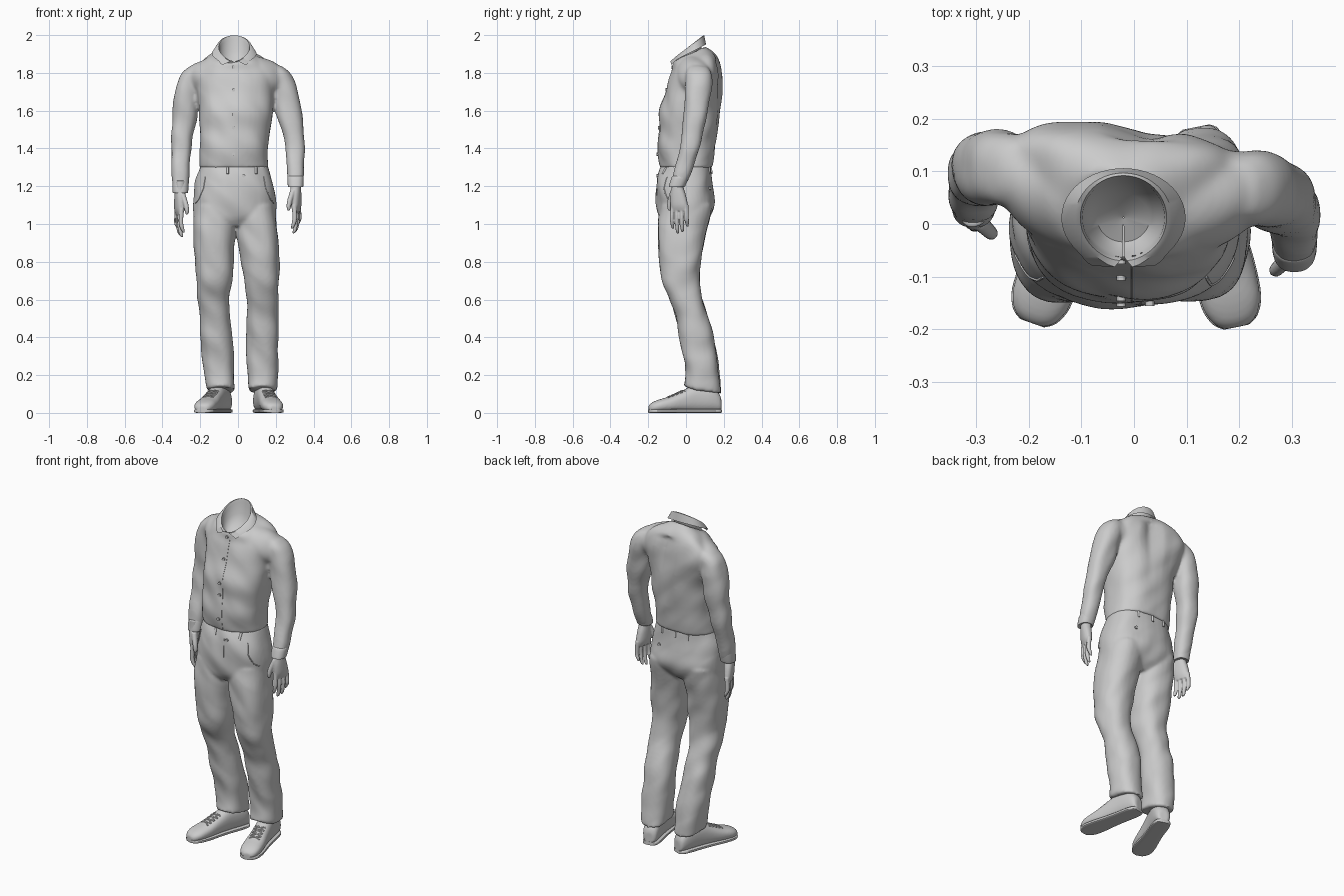
import bpy, bmesh, math
from mathutils import Vector, Matrix, noise
from mathutils.bvhtree import BVHTree

if "Cube" in bpy.data.objects:
    bpy.data.objects.remove(bpy.data.objects["Cube"])


def resample(secs, k=4):
    """Catmull-Rom interpolation of (cx, cy, z, rx, ry, bend, tilt) sections."""
    s = [tuple(a) + (0,) * (7 - len(a)) for a in secs]
    out = []
    for i in range(len(s) - 1):
        p = s[max(i - 1, 0)], s[i], s[i + 1], s[min(i + 2, len(s) - 1)]
        for j in range(k):
            t = j / k
            out.append([0.5 * (2 * b + (c - a) * t + (2*a - 5*b + 4*c - d) * t * t
                               + (3*b - a - 3*c + d) * t ** 3) for a, b, c, d in zip(*p)])
    return out + [list(s[-1])]


def loft(bm, secs, M=Matrix(), e=0.85, n=28):
    """Closed skin through superellipse rings; added to bm."""
    rings = []
    for cx, cy, z, rx, ry, bend, tilt in resample(secs):
        ring = []
        for i in range(n):
            c, s = math.cos(2*math.pi*i/n), math.sin(2*math.pi*i/n)
            x = cx + rx * math.copysign(abs(c) ** e, c)
            y = cy + ry * math.copysign(abs(s) ** e, s) + bend * c * c
            ring.append(bm.verts.new(M @ Vector((x, y, z + tilt * s))))
        rings.append(ring)
    for a, b in zip(rings, rings[1:]):
        for i in range(n):
            j = (i + 1) % n
            bm.faces.new((a[i], a[j], b[j], b[i]))
    bm.faces.new(rings[0])
    bm.faces.new(rings[-1])


def finish(name, bm, voxel=0, smooth=0, folds=0, cut=None, angle=60):
    """Fuse the shells, add cloth folds, make the object; returns a tree for ray casts."""
    bmesh.ops.recalc_face_normals(bm, faces=bm.faces)
    me = bpy.data.meshes.new(name)
    bm.to_mesh(me)
    ob = bpy.data.objects.new(name, me)
    bpy.context.collection.objects.link(ob)
    if voxel:
        m = ob.modifiers.new("fuse", 'REMESH')
        m.mode, m.voxel_size = 'VOXEL', voxel
        m = ob.modifiers.new("relax", 'SMOOTH')
        m.factor, m.iterations = 0.5, smooth
        dg = bpy.context.evaluated_depsgraph_get()
        me = bpy.data.meshes.new_from_object(ob.evaluated_get(dg))
        ob.modifiers.clear()
        ob.data = me
    bm.clear()
    bm.from_mesh(me)
    bm.normal_update()
    if folds:
        for v, nrm in [(v, v.normal.copy()) for v in bm.verts]:
            p = v.co
            v.co = p + nrm * folds * noise.noise((p.x * 9, p.y * 9, p.z * 9 + p.x * 7))
    if cut:
        bmesh.ops.delete(bm, geom=[v for v in bm.verts if cut(v.co)], context='VERTS')
    tree = BVHTree.FromBMesh(bm)
    bm.to_mesh(me)
    bm.free()
    me.shade_smooth()
    me.set_sharp_from_angle(angle=math.radians(angle))
    return tree


def seam(name, tree, pts, d, r=0.003, n=12):
    """Thin tube draped on a surface by casting points along d."""
    hits = []
    for a, b in zip(pts, pts[1:]):
        for j in range(n + 1):
            h = tree.ray_cast(Vector(a).lerp(Vector(b), j / n), Vector(d))[0]
            if h:
                hits.append(h)
    if len(hits) < 2:
        return
    cu = bpy.data.curves.new(name, 'CURVE')
    cu.dimensions, cu.bevel_depth, cu.bevel_resolution, cu.use_fill_caps = '3D', r, 1, True
    sp = cu.splines.new('POLY')
    sp.points.add(len(hits) - 1)
    for p, h in zip(sp.points, hits):
        p.co = (*h, 1)
    bpy.context.collection.objects.link(bpy.data.objects.new(name, cu))


def button(name, tree, x, z, side=-1, r=0.009):
    h = tree.ray_cast(Vector((x, side, z)), Vector((0, -side, 0)))[0]
    if h:
        bm = bmesh.new()
        bmesh.ops.create_cone(bm, cap_ends=True, segments=12, radius1=r, radius2=r, depth=0.014,
                              matrix=Matrix.Translation(h) @ Matrix.Rotation(math.pi/2, 4, 'X'))
        finish(name, bm, angle=30)


FRONT, BACK = (0, 1, 0), (0, -1, 0)

# Shirt: torso (slightly twisted), shoulder yoke and sleeves fused, neck left open
left_sleeve = [(.19, .065, 1.835, .04, .05), (.213, .065, 1.8, .06, .067), (.235, .067, 1.75, .067, .07),
               (.247, .065, 1.7, .069, .07), (.267, .053, 1.6, .07, .065), (.289, .038, 1.5, .057, .06),
               (.302, .02, 1.4, .051, .055), (.305, -.012, 1.3, .045, .05), (.305, -.048, 1.2, .041, .043)]
right_sleeve = [(-.21, .1, 1.835, .04, .05), (-.233, .102, 1.8, .06, .067), (-.255, .105, 1.75, .064, .07),
                (-.265, .107, 1.7, .067, .072), (-.28, .106, 1.6, .067, .065), (-.29, .1, 1.5, .061, .06),
                (-.3, .085, 1.4, .055, .055), (-.303, .06, 1.3, .047, .05), (-.305, .035, 1.17, .041, .042)]
bm = bmesh.new()
loft(bm, [(-.02, .005, 1.295, .186, .138), (-.022, .002, 1.4, .183, .154), (-.015, .015, 1.5, .187, .156),
          (-.012, .022, 1.6, .195, .16), (-.015, .042, 1.7, .212, .147, .02), (-.017, .052, 1.78, .222, .137, .035),
          (-.02, .05, 1.84, .2, .122, .04, .02), (-.02, .037, 1.88, .15, .107, .03, .03),
          (-.02, .02, 1.9, .095, .08, .01, .04)], n=40)
for v in bm.verts:
    x, y, z = v.co
    f = min(1, max(0, (z - 1.45) / .3))
    groove = .022 * math.exp(-((x - .02) / .045) ** 2) if y > .1 and z < 1.87 else 0
    v.co.y -= f * (.08 * (x + .02) + groove)
yoke = Matrix(((0, 0, 1, 0), (1, 0, 0, 0), (0, 1, 0, 0), (0, 0, 0, 1)))
loft(bm, [(.105, 1.77, -.275, .045, .035), (.1, 1.77, -.25, .065, .063), (.08, 1.77, -.2, .09, .097),
          (.06, 1.78, -.12, .11, .115), (.05, 1.77, -.02, .1, .11), (.048, 1.78, .08, .105, .115),
          (.052, 1.77, .17, .09, .1), (.063, 1.765, .225, .065, .068), (.065, 1.765, .25, .045, .04)], yoke, 1)
loft(bm, left_sleeve)
loft(bm, right_sleeve)
shirt = finish("shirt", bm, .0085, 9, .008,
               lambda p: p.z > 1.83 and ((p.x + .02) / .08) ** 2 + ((p.y - .012) / .072) ** 2 < 1)

# Cuffs at the sleeve ends
for name, s in (("left_cuff", left_sleeve), ("right_cuff", right_sleeve)):
    a, b = s[-1], s[-2]
    bm = bmesh.new()
    ring = lambda t, g: [p + (q - p) * t for p, q in zip(a[:3], b[:3])] + [a[3] + g, a[4] + g]
    loft(bm, [ring(-.03, -.004), ring(0, 0), ring(.45, .002), ring(.55, -.003)])
    finish(name, bm)

# Collar: inner neck lining, then folded band open at the front with pointed ends
bm = bmesh.new()
rows, n = [], 48
for rx, ry, zc, k, shift, drop, push in (
        (.001, .001, 1.82, 0, 0, 0, 0), (.05, .046, 1.83, .03, 0, 0, 0), (.074, .068, 1.87, .045, 0, 0, 0),
        (.078, .076, 1.92, .058, 0, .006, 0), (.082, .08, 1.937, .062, .05, .012, .002),
        (.092, .085, 1.936, .062, .15, .012, .01), (.118, .094, 1.902, .048, .5, .018, .012)):
    row = []
    for i in range(n + 1):
        t = .03 + (2 * math.pi - .06) * i / n
        tip = max(0, math.cos(t)) ** 6
        t += shift * tip * (1 if i < n / 2 else -1)
        row.append(bm.verts.new((-.02 + rx * math.sin(t), .012 - (ry + push * tip) * math.cos(t),
                                 zc - k * math.cos(t) - drop * tip)))
    rows.append(row)
for a, b in zip(rows, rows[1:]):
    for i in range(n):
        bm.faces.new((a[i], a[i + 1], b[i + 1], b[i]))
bmesh.ops.solidify(bm, geom=bm.faces[:], thickness=.004)
finish("collar", bm, angle=50)

# Button placket
seam("placket_edge", shirt, [(-.004, -1, 1.82), (-.004, -1, 1.31)], FRONT, .0015, 40)
for z in (1.83, 1.71, 1.58, 1.51, 1.37):
    button("shirt_button", shirt, -.024, z)

# Trousers: hips and two legs fused
bm = bmesh.new()
loft(bm, [(-.018, .004, 1.312, .18, .132), (-.02, -.004, 1.25, .197, .145), (-.02, -.006, 1.18, .213, .151),
          (-.018, -.002, 1.1, .22, .153), (-.016, -.012, 1.03, .212, .13), (-.014, -.02, .99, .18, .09)], n=40)
leg = [(-.125, .09, 0, 1.1, .105, .137), (-.127, .098, -.015, 1.0, .109, .134),
       (-.128, .108, -.027, .9, .107, .12), (-.126, .116, -.03, .8, .104, .111),
       (-.126, .125, -.027, .7, .093, .1), (-.133, .13, 0, .6, .084, .087), (-.123, .13, .035, .5, .082, .087),
       (-.113, .13, .057, .4, .084, .09), (-.106, .13, .075, .3, .084, .088),
       (-.098, .13, .087, .2, .081, .09), (-.091, .126, .088, .12, .074, .1)]
for side in (0, 1):
    loft(bm, [(s[side], *s[2:], 0, -.02 if s[3] < .15 else 0) for s in leg])
trousers = finish("trousers", bm, .0085, 6, .009)

# Fly, side pockets, belt loops, back pocket
for y, d, xs in ((-1, FRONT, (-.055, .095)), (1, BACK, (-.1, -.02, .07))):
    for x in xs:
        seam("belt_loop", trousers, [(x, y, 1.3), (x, y, 1.265)], d, .007)
seam("fly", trousers, [(.012, -1, 1.27), (.012, -1, 1.15)], FRONT, .002)
for s in (-1, 1):
    px = lambda d: -.018 + s * d
    seam("side_pocket", trousers, [(px(.155), -1, 1.25), (px(.165), -1, 1.19), (px(.19), -1, 1.13),
                                   (px(.207), -1, 1.11)], FRONT, .003)
button("back_pocket_button", trousers, .09, 1.19, 1)
button("waist_button", trousers, .03, 1.255)

# Hands: palm, thumb and four fingers, thumbs turned inwards
for name, s, w in (("left_hand", 1, (.305, -.045, 1.2)), ("right_hand", -1, (-.307, .025, 1.18))):
    M = Matrix.Translation(w) @ Matrix.Rotation(-s * .3, 4, 'Z')
    bm = bmesh.new()
    loft(bm, [(0, 0, .05, .027, .031), (0, 0, 0, .027, .031), (0, .004, -.05, .027, .042),
              (0, .01, -.1, .024, .047), (0, .012, -.13, .015, .044)], M)
    for i, tip in enumerate((-.225, -.25, -.243, -.215)):
        y = -.028 + .026 * i
        loft(bm, [(0, y, -.1, .013, .011), (s * .004, y * 1.05, -.17, .0125, .011),
                  (-s * .004, y * 1.05, tip + .02, .011, .0095), (-s * .012, y, tip, .006, .006)], M, 1, 12)
    loft(bm, [(-s * .006, -.022, -.02, .016, .018), (-s * .018, -.045, -.075, .014, .015),
              (-s * .022, -.052, -.11, .012, .012), (-s * .022, -.052, -.13, .006, .006)], M, 1, 12)
    finish(name, bm, .004, 3)

# Shoes: upper, sole and laces
shoe = [(-.188, .024, .07), (-.175, .04, .1), (-.13, .048, .14), (-.05, .048, .143), (.02, .051, .113),
        (.09, .057, .082), (.15, .056, .064), (.185, .042, .048), (.2, .022, .033)]
for name, x, a in (("left", .155, .2), ("right", -.127, -.34)):
    P = Matrix.Translation((x, 0, 0)) @ Matrix.Rotation(a, 4, 'Z')
    M = P @ Matrix.Rotation(math.pi / 2, 4, 'X')
    bm = bmesh.new()
    loft(bm, [(0, .005 + h / 2, l, w, h / 2) for l, w, h in shoe], M)
    upper = finish(name + "_shoe", bm, .006, 3)
    bm = bmesh.new()
    loft(bm, [(0, .01, l, w + .002, .01) for l, w, h in shoe], M, .4)
    finish(name + "_sole", bm, angle=35)
    for i in range(4):
        y = -.01 - .022 * i
        for k in (-1, 1):
            seam(name + "_lace", upper, [P @ Vector((-.03 * k, y, 1)), P @ Vector((.03 * k, y - .02, 1))],
                 (0, 0, -1), .004)
